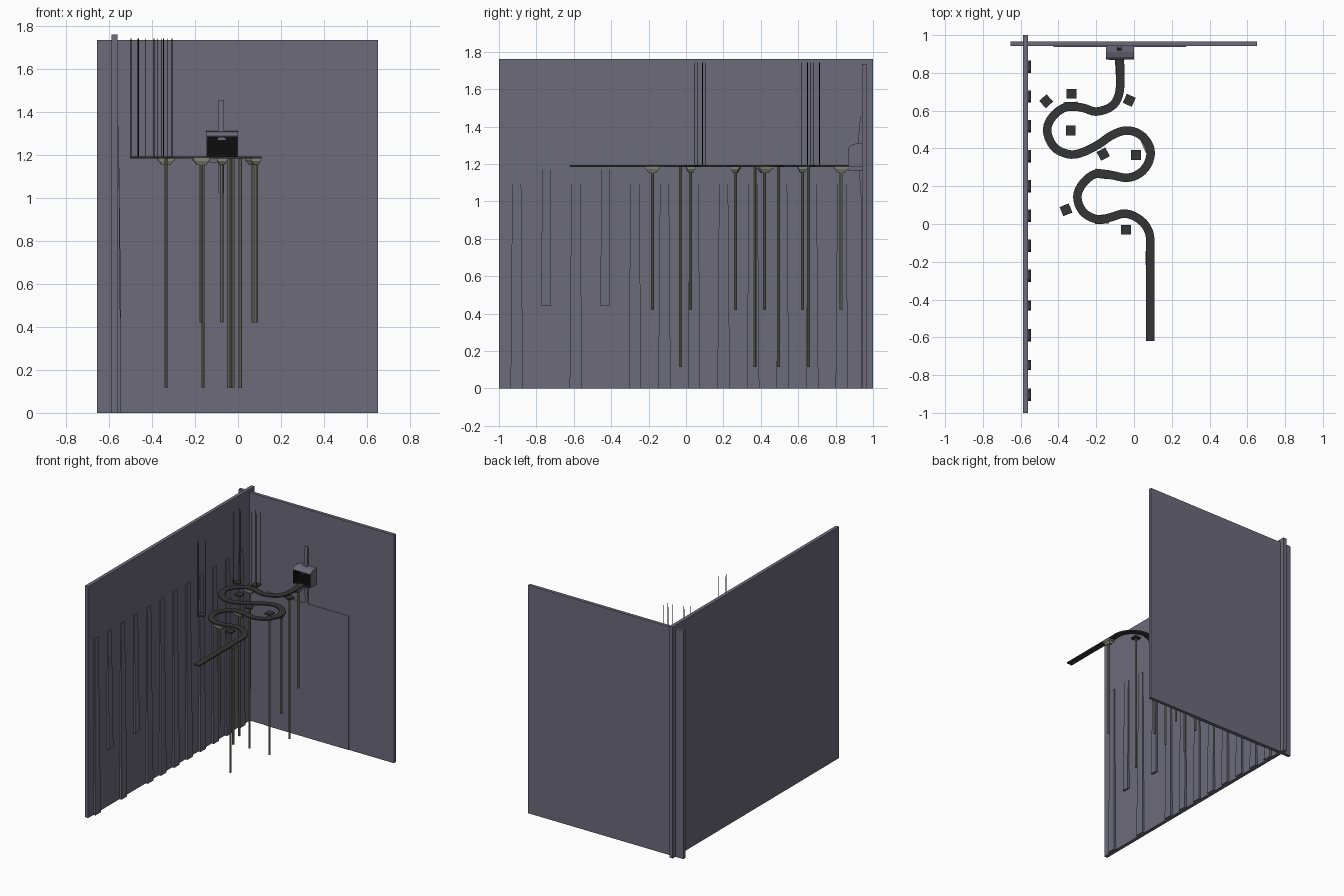
import bpy, bmesh, math
from mathutils import Vector, Matrix

cube = bpy.data.objects.get("Cube")
if cube:
    bpy.data.objects.remove(cube, do_unlink=True)


def material(name, r, g, b):
    m = bpy.data.materials.new(name)
    m.use_nodes = True
    m.diffuse_color = (r, g, b, 1)
    m.node_tree.nodes["Principled BSDF"].inputs["Base Color"].default_value = (r, g, b, 1)
    return m


WALL = material("slate wall", 0.15, 0.145, 0.195)
TRACK = material("charcoal track", 0.036, 0.036, 0.036)
POST = material("stone grey post", 0.23, 0.23, 0.185)
BLACK = material("black", 0.004, 0.004, 0.004)


def finish(name, bm, *mats):
    bmesh.ops.recalc_face_normals(bm, faces=bm.faces)
    mesh = bpy.data.meshes.new(name)
    bm.to_mesh(mesh)
    bm.free()
    for m in mats:
        mesh.materials.append(m)
    obj = bpy.data.objects.new(name, mesh)
    bpy.context.collection.objects.link(obj)
    return obj


def add_box(bm, lo, hi, turn=0, taper=1):
    """Box between two corners, turned about its own z axis; taper scales the bottom."""
    lo, hi = Vector(lo), Vector(hi)
    mid = (lo + hi) / 2
    verts = bmesh.ops.create_cube(bm, size=1)["verts"]
    spin = Matrix.Rotation(turn, 3, "Z")
    for v in verts:
        k = taper if v.co.z < 0 else 1
        size = hi - lo
        v.co = mid + spin @ Vector((v.co.x * size.x * k, v.co.y * size.y * k, v.co.z * size.z))


def box(name, lo, hi, mat):
    bm = bmesh.new()
    add_box(bm, lo, hi)
    return finish(name, bm, mat)


def add_post(bm, x, y, z0, z1, r=0.008, sides=8):
    bmesh.ops.create_cone(bm, cap_ends=True, segments=sides, radius1=r, radius2=r, depth=z1 - z0,
                          matrix=Matrix.Translation((x, y, (z0 + z1) / 2)))


def side_prism(bm, profile, x0, x1):
    """Extrude a (y, z) profile along x."""
    face = bm.faces.new([bm.verts.new((x0, y, z)) for y, z in profile])
    out = bmesh.ops.extrude_face_region(bm, geom=[face])["geom"]
    bmesh.ops.translate(bm, vec=(x1 - x0, 0, 0),
                        verts=[g for g in out if isinstance(g, bmesh.types.BMVert)])
    bmesh.ops.recalc_face_normals(bm, faces=bm.faces)


# Walls and the raised panel on the back wall
box("side_wall", (-0.588, -1, 0), (-0.561, 1, 1.76), WALL)
box("back_wall", (-0.655, 0.942, 0), (0.652, 0.967, 1.735), WALL)
box("back_panel", (-0.425, 0.938, 0), (0.275, 0.945, 1.02), WALL)

# Tapered ribs on the side wall; two of them stop short of the floor
for i in range(12):
    y = -0.905 + i * 0.158
    foot = 0.44 if i in (1, 3) else 0
    half = 0.026 if foot else 0.033
    bm = bmesh.new()
    add_box(bm, (-0.57, y - half, foot), (-0.544, y + half, 1.335))
    for v in bm.verts:
        if v.co.z > 1:
            v.co.y = y + (v.co.y - y) * 0.022 / half
            if v.co.x > -0.56:
                v.co.x = -0.555
    finish("wall_rib", bm, WALL)

# Winding track, swept along a smooth path through guide points
GUIDE = [(-.075, .88), (-.075, .71), (-.11, .63), (-.2, .595), (-.27, .615), (-.355, .62),
         (-.425, .575), (-.46, .5), (-.425, .41), (-.35, .37), (-.285, .375), (-.19, .42),
         (-.125, .465), (-.045, .495), (.03, .475), (.08, .415), (.085, .35), (.045, .28),
         (-.03, .245), (-.125, .26), (-.205, .265), (-.27, .215), (-.3, .145), (-.27, .065),
         (-.195, .025), (-.125, .035), (-.045, .055), (.035, .02), (.08, -.045),
         (.085, -.13), (.085, -.62)]
pts = [Vector(p) for p in GUIDE]
path = []
for i in range(len(pts) - 1):
    a, b = pts[i], pts[i + 1]
    span = (b - a).length
    ta = (b - pts[max(i - 1, 0)]).normalized() * span
    tb = (pts[min(i + 2, len(pts) - 1)] - a).normalized() * span
    for s in range(4):
        t = s / 4
        path.append(a * (2*t**3 - 3*t**2 + 1) + ta * (t**3 - 2*t**2 + t)
                    + b * (3*t**2 - 2*t**3) + tb * (t**3 - t**2))
path.append(pts[-1])


def tangent(i):
    return (path[min(i + 1, len(path) - 1)] - path[max(i - 1, 0)]).normalized()


TOP, HALF = 1.194, 0.0225
bm = bmesh.new()
rings = []
for i, p in enumerate(path):
    d = tangent(i)
    n = Vector((-d.y, d.x)) * HALF
    rings.append([bm.verts.new((*(p + n * s), z))
                  for s, z in ((-1, TOP - .01), (1, TOP - .01), (1, TOP), (-1, TOP))])
for r, q in zip(rings, rings[1:]):
    for k in range(4):
        bm.faces.new((r[k], r[k - 1], q[k - 1], q[k]))
bm.faces.new(rings[0])
bm.faces.new(rings[-1])
finish("winding_track", bm, TRACK)

# Posts under the track, each with a tapered bracket aligned to the track
for x, y in ((.085, -.18), (-.17, .025), (-.17, .265), (.07, .42), (-.335, .622), (-.075, .83)):
    i = min(range(len(path)), key=lambda k: (path[k] - Vector((x, y))).length)
    d = tangent(i)
    turn = math.atan2(d.y, d.x)
    bm = bmesh.new()
    add_post(bm, x, y, 0.42, 1.17)
    add_box(bm, (x - .038, y - .024, 1.172), (x + .038, y + .024, 1.185), turn)
    add_box(bm, (x - .034, y - .02, 1.153), (x + .034, y + .02, 1.173), turn, 0.6)
    finish("track_post", bm, POST)


def platform(x, y, degrees):
    bm = bmesh.new()
    add_box(bm, (x - .026, y - .026, TOP - .01), (x + .026, y + .026, TOP), math.radians(degrees))
    finish("small_platform", bm, TRACK)


# Small platforms standing on long posts
for x, y, turn in ((-.335, .495, 0), (-.025, .655, -25), (-.163, .37, 28), (.01, .365, 0), (-.043, -.03, 0)):
    platform(x, y, turn)
    bm = bmesh.new()
    add_post(bm, x, y, 0.115, TOP - .01)
    finish("platform_post", bm, POST)

# Small platforms hung from four wires
for x, y, turn in ((-.465, .65, 42), (-.331, .69, 0), (-.36, .075, 22)):
    platform(x, y, turn)
    bm = bmesh.new()
    for sx in (-1, 1):
        for sy in (-1, 1):
            c = Matrix.Rotation(math.radians(turn), 2) @ Vector((sx, sy)) * 0.0235
            add_post(bm, x + c.x, y + c.y, TOP, 1.742, 0.0018, 4)
    finish("platform_wires", bm, BLACK)

# Hooded housing with a dark recessed opening
bm = bmesh.new()
side_prism(bm, [(.945, 1.183), (.87, 1.183), (.87, 1.288), (.885, 1.302), (.91, 1.31), (.945, 1.312)], -.148, 0)
front = [f for f in bm.faces if f.normal.y < -0.99]
bmesh.ops.inset_region(bm, faces=front, thickness=0.007)
out = bmesh.ops.extrude_face_region(bm, geom=front)["geom"]
deep = [g for g in out if isinstance(g, bmesh.types.BMVert)]
bmesh.ops.translate(bm, vec=(0, 0.05, 0), verts=deep)
bmesh.ops.delete(bm, geom=[f for f in front if f.is_valid], context="FACES_ONLY")
for f in bm.faces:
    if any(v in deep for v in f.verts):
        f.material_index = 1
finish("housing", bm, WALL, BLACK)

# Housing mount: ledge below, wedge bar behind, small fitting inside
box("housing_ledge", (-.133, .868, 1.165), (-.05, .945, 1.184), WALL)
box("housing_fitting", (-.095, .885, 1.268), (-.055, .92, 1.281), WALL)
bm = bmesh.new()
side_prism(bm, [(.945, 1.02), (.935, 1.02), (.925, 1.17), (.918, 1.31), (.932, 1.455), (.945, 1.455)], -.09, -.065)
finish("mount_bar", bm, WALL)
